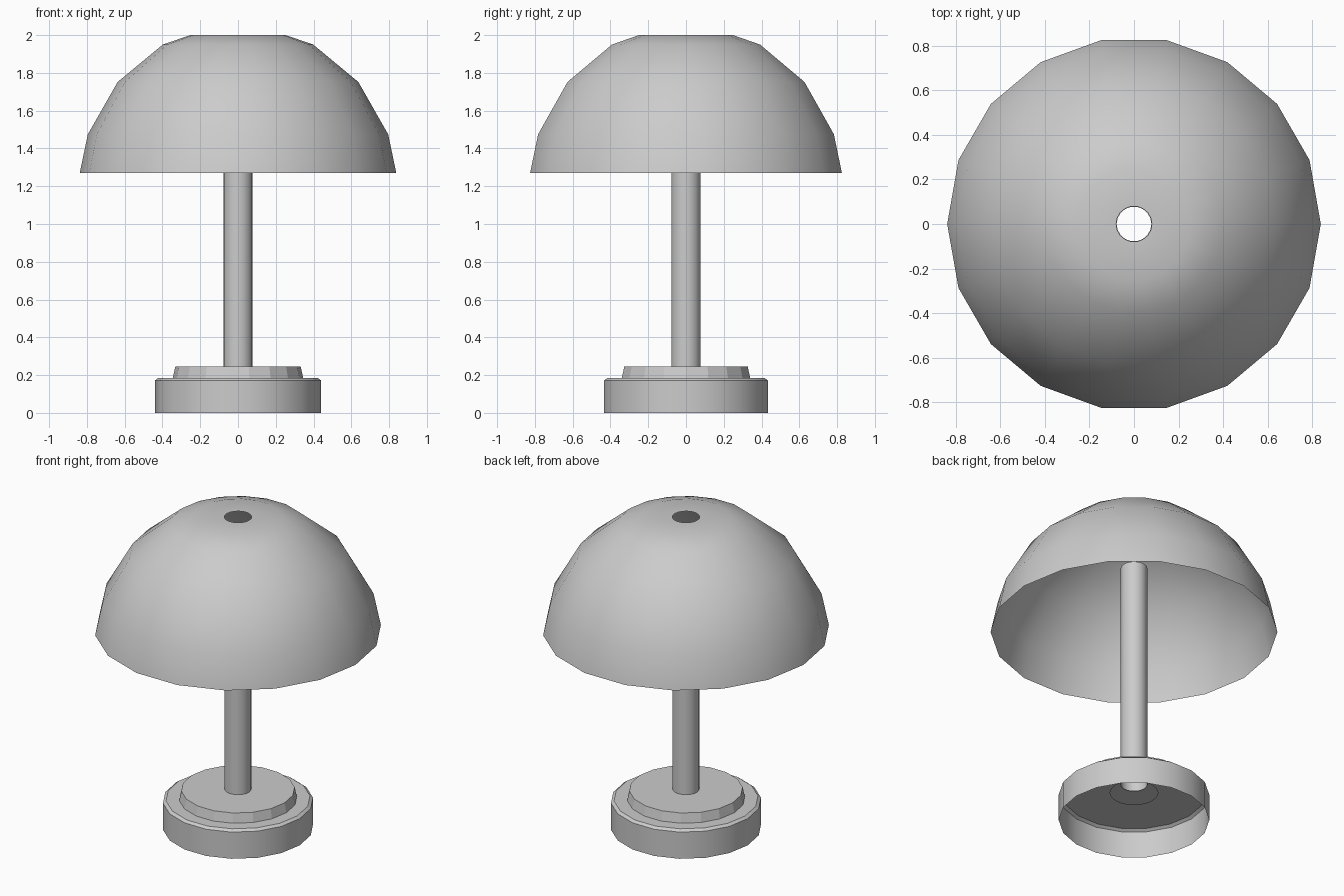
import bpy
import bmesh
import math

if "Cube" in bpy.data.objects:
    bpy.data.objects.remove(bpy.data.objects["Cube"])

SIDES = 18


def lathe(name, profile, sides=SIDES, smooth_angle=30):
    """Revolve an open (radius, z) profile, listed bottom/outside first, into a thin skin."""
    bm = bmesh.new()
    rings = []
    for r, z in profile:
        rings.append([bm.verts.new((r * math.cos(2 * math.pi * i / sides),
                                    r * math.sin(2 * math.pi * i / sides), z))
                      for i in range(sides)])
    for low, high in zip(rings, rings[1:]):
        for i in range(sides):
            j = (i + 1) % sides
            bm.faces.new((low[i], low[j], high[j], high[i]))
    mesh = bpy.data.meshes.new(name)
    bm.to_mesh(mesh)
    bm.free()
    obj = bpy.data.objects.new(name, mesh)
    bpy.context.collection.objects.link(obj)
    bpy.ops.object.select_all(action='DESELECT')
    obj.select_set(True)
    bpy.context.view_layer.objects.active = obj
    bpy.ops.object.shade_smooth_by_angle(angle=math.radians(smooth_angle))
    return obj


# Hollow foot with a chamfered rim and a wide cable opening
lathe("base", [(0.44, 0), (0.44, 0.172), (0.422, 0.185), (0.14, 0.185)])

# Raised plate on the foot, open where the pole stands
lathe("base_step", [(0.345, 0.185), (0.332, 0.245), (0.078, 0.245)], smooth_angle=15)

# Open tube pole ending inside the shade
lathe("pole", [(0.078, 0.24), (0.078, 1.70)])

# Single-skin dome shade with a vent hole in its flat crown
lathe("shade", [(0.838, 1.27), (0.795, 1.475), (0.637, 1.752),
                (0.398, 1.95), (0.253, 2.0), (0.08, 2.0)])
